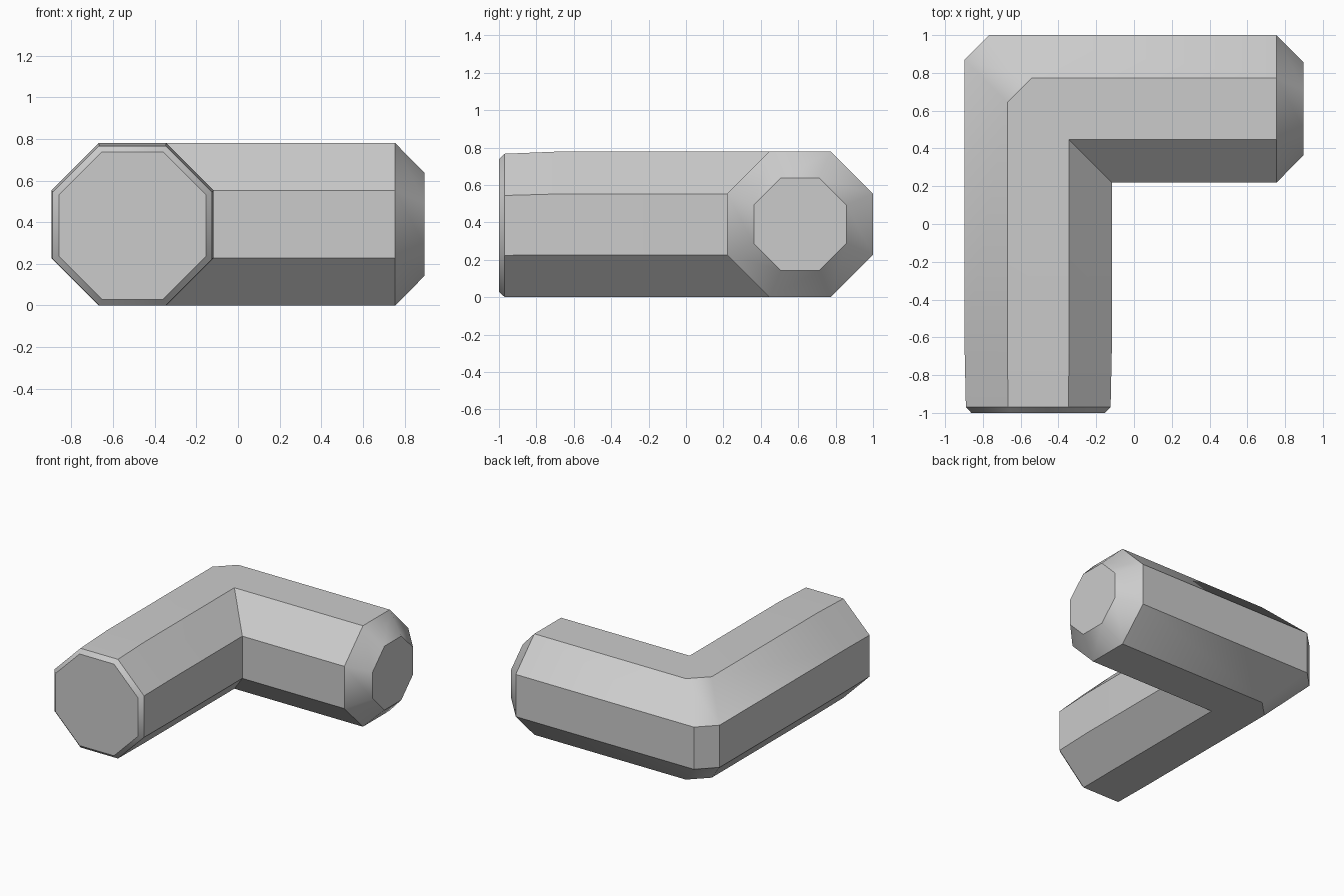
import bpy, bmesh, math

if "Cube" in bpy.data.objects:
    bpy.data.objects.remove(bpy.data.objects["Cube"], do_unlink=True)

R, F = 0.39, 0.163          # half width of the tube and of each flat side
CX, CY = -0.507, 0.61       # centre lines of the two legs
CUT = 0.13                  # chamfer on the outside of the bend


def octagon(half=R, flat=F, centre=R):
    """Cross-section as (outward offset, height) pairs."""
    pts = [(half, -flat), (half, flat), (flat, half), (-flat, half),
           (-half, flat), (-half, -flat), (-flat, -half), (flat, -half)]
    return [(u, centre + v) for u, v in pts]


def front_ring(y, **size):
    return [(CX - u, y, z) for u, z in octagon(**size)]


def side_ring(x, **size):
    return [(x, CY + u, z) for u, z in octagon(**size)]


def cut(u):
    return CUT if u > 0 else 0


# Rings from the front end, around the bend, to the side end
rings = [
    front_ring(-1.0, half=0.354, flat=0.147, centre=0.384),
    front_ring(-0.97, half=0.383, flat=0.16, centre=0.384),
    front_ring(-0.65),
    [(CX - u, CY + u - cut(u), z) for u, z in octagon()],
    [(CX - u + cut(u), CY + u, z) for u, z in octagon()],
    side_ring(0.755),
    side_ring(0.897, half=0.247, flat=0.103),
]

# Skin the rings and close both ends
bm = bmesh.new()
loops = [[bm.verts.new(p) for p in ring] for ring in rings]
for a, b in zip(loops, loops[1:]):
    for i in range(8):
        j = (i + 1) % 8
        bm.faces.new((a[i], a[j], b[j], b[i]))
bm.faces.new(loops[0])
bm.faces.new(loops[-1])
bmesh.ops.remove_doubles(bm, verts=bm.verts, dist=0.0005)
bmesh.ops.recalc_face_normals(bm, faces=bm.faces)

mesh = bpy.data.meshes.new("elbow_pipe")
bm.to_mesh(mesh)
bm.free()
pipe = bpy.data.objects.new("elbow_pipe", mesh)
bpy.context.collection.objects.link(pipe)

# Plain grey surface
grey = bpy.data.materials.new("plain_grey")
grey.use_nodes = True
colour = (0.6, 0.6, 0.6, 1)
grey.diffuse_color = colour
grey.node_tree.nodes["Principled BSDF"].inputs["Base Color"].default_value = colour
mesh.materials.append(grey)

# Soft shading across the shallow folds only
bpy.ops.object.select_all(action="DESELECT")
pipe.select_set(True)
bpy.context.view_layer.objects.active = pipe
bpy.ops.object.shade_smooth_by_angle(angle=math.radians(35))
